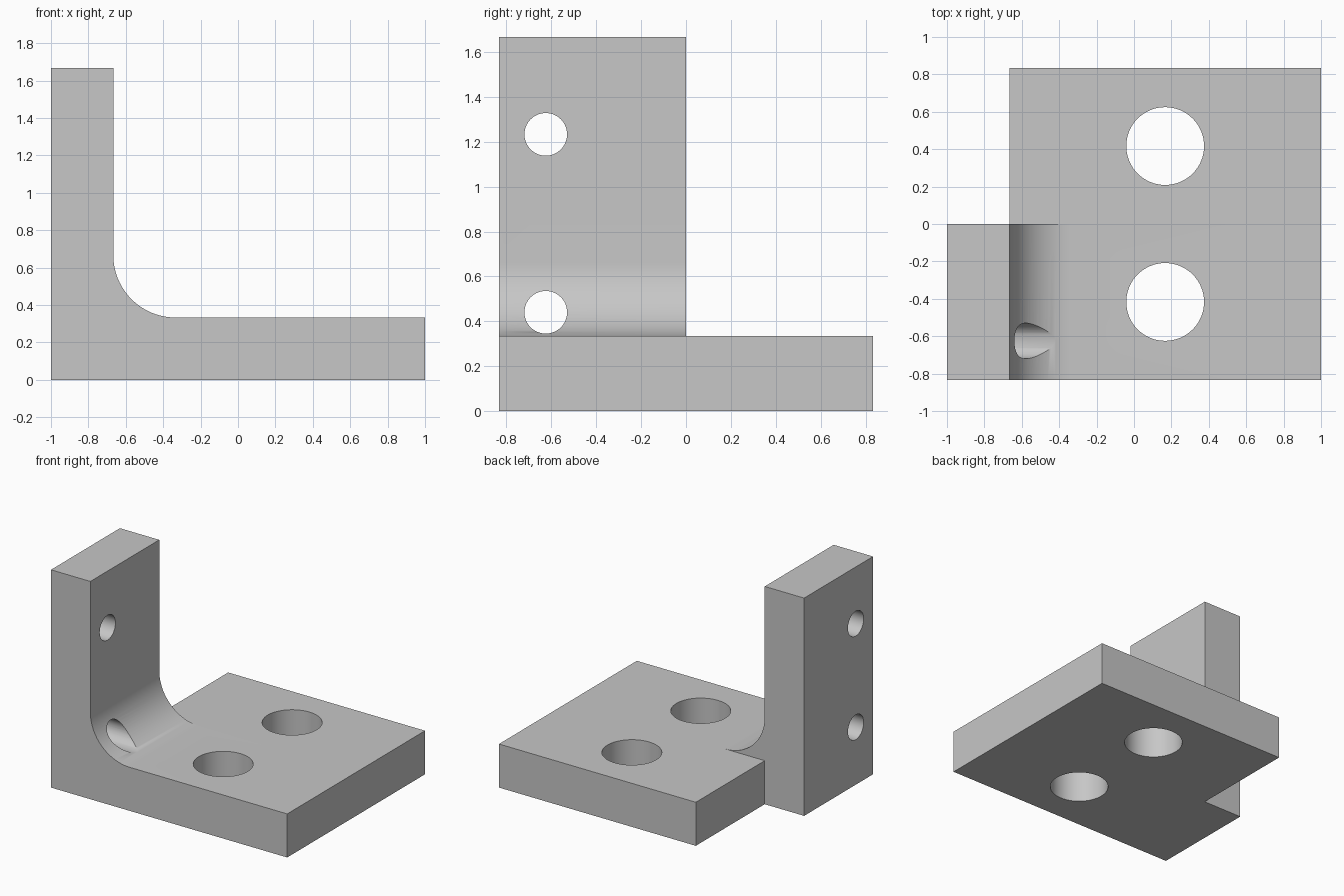
import bpy
import bmesh
from math import pi, sin, cos, radians
from mathutils import Matrix

cube = bpy.data.objects.get("Cube")
if cube:
    bpy.data.objects.remove(cube, do_unlink=True)

WALL_X = -2 / 3       # inner face of the upright wall
BASE_TOP = 1 / 3      # thickness of the base plate
HALF = 5 / 6          # half depth of the base plate
HEIGHT = 5 / 3        # height of the wall
FILLET = 1 / 3        # radius of the inside corner
STEPS = 24

grey = bpy.data.materials.new("plain grey")
grey.use_nodes = True
color = (0.57, 0.57, 0.57, 1)
grey.diffuse_color = color
grey.node_tree.nodes["Principled BSDF"].inputs["Base Color"].default_value = color


def add_object(name, bm):
    mesh = bpy.data.meshes.new(name)
    bmesh.ops.recalc_face_normals(bm, faces=bm.faces[:])
    bm.to_mesh(mesh)
    bm.free()
    mesh.materials.append(grey)
    obj = bpy.data.objects.new(name, mesh)
    bpy.context.collection.objects.link(obj)
    return obj


def extrude_back(bm, faces, distance):
    result = bmesh.ops.extrude_face_region(bm, geom=faces)["geom"]
    verts = [g for g in result if isinstance(g, bmesh.types.BMVert)]
    bmesh.ops.translate(bm, verts=verts, vec=(0, distance, 0))
    return [g for g in result if isinstance(g, bmesh.types.BMFace)]


# Front profile: the base section and the wall section share an edge
bm = bmesh.new()


def point(x, z):
    return bm.verts.new((x, -HALF, z))


foot, corner = point(WALL_X, 0), point(WALL_X, BASE_TOP)
arc = [point(WALL_X + FILLET * (1 - cos(t)), BASE_TOP + FILLET * (1 - sin(t)))
       for t in (i / STEPS * pi / 2 for i in range(STEPS + 1))]
base = bm.faces.new([foot, point(1, 0), point(1, BASE_TOP), arc[-1], corner])
wall = bm.faces.new([point(-1, 0), foot, corner, arc[-1], *arc[-2::-1],
                     point(WALL_X, HEIGHT), point(-1, HEIGHT)])

# Both sections fill the front half; only the base continues to the back
far = extrude_back(bm, [base, wall], HALF)
base_far = max(far, key=lambda f: f.calc_center_median().x)
extrude_back(bm, [base_far], HALF)
bmesh.ops.recalc_face_normals(bm, faces=bm.faces[:])
bmesh.ops.dissolve_limit(bm, angle_limit=radians(1), verts=bm.verts[:],
                         edges=bm.edges[:])
bracket = add_object("angle_bracket", bm)


# Bolt holes: two upright through the base, two sideways through the wall
def cut_hole(name, center, radius, depth, sideways):
    cutter_bm = bmesh.new()
    turn = Matrix.Rotation(pi / 2 if sideways else 0, 4, "Y")
    bmesh.ops.create_cone(cutter_bm, cap_ends=True, segments=64, radius1=radius,
                          radius2=radius, depth=depth,
                          matrix=Matrix.Translation(center) @ turn)
    cutter = add_object(name, cutter_bm)
    cutter.hide_render = True
    mod = bracket.modifiers.new(name, "BOOLEAN")
    mod.operation = "DIFFERENCE"
    mod.solver = "EXACT"
    mod.object = cutter
    bpy.context.view_layer.objects.active = bracket
    bpy.ops.object.modifier_apply(modifier=name)
    bpy.data.objects.remove(cutter, do_unlink=True)


for i, y in enumerate((-HALF / 2, HALF / 2)):
    cut_hole(f"base_hole_{i}", (1 / 6, y, BASE_TOP / 2), 0.208, 1, False)
for i, z in enumerate((0.44, 1.233)):
    cut_hole(f"wall_hole_{i}", (-0.75, -0.625, z), 0.095, 1, True)

# Smooth curved walls, sharp edges elsewhere
bpy.ops.object.select_all(action="DESELECT")
bracket.select_set(True)
bpy.context.view_layer.objects.active = bracket
bpy.ops.object.shade_smooth_by_angle(angle=radians(30))
